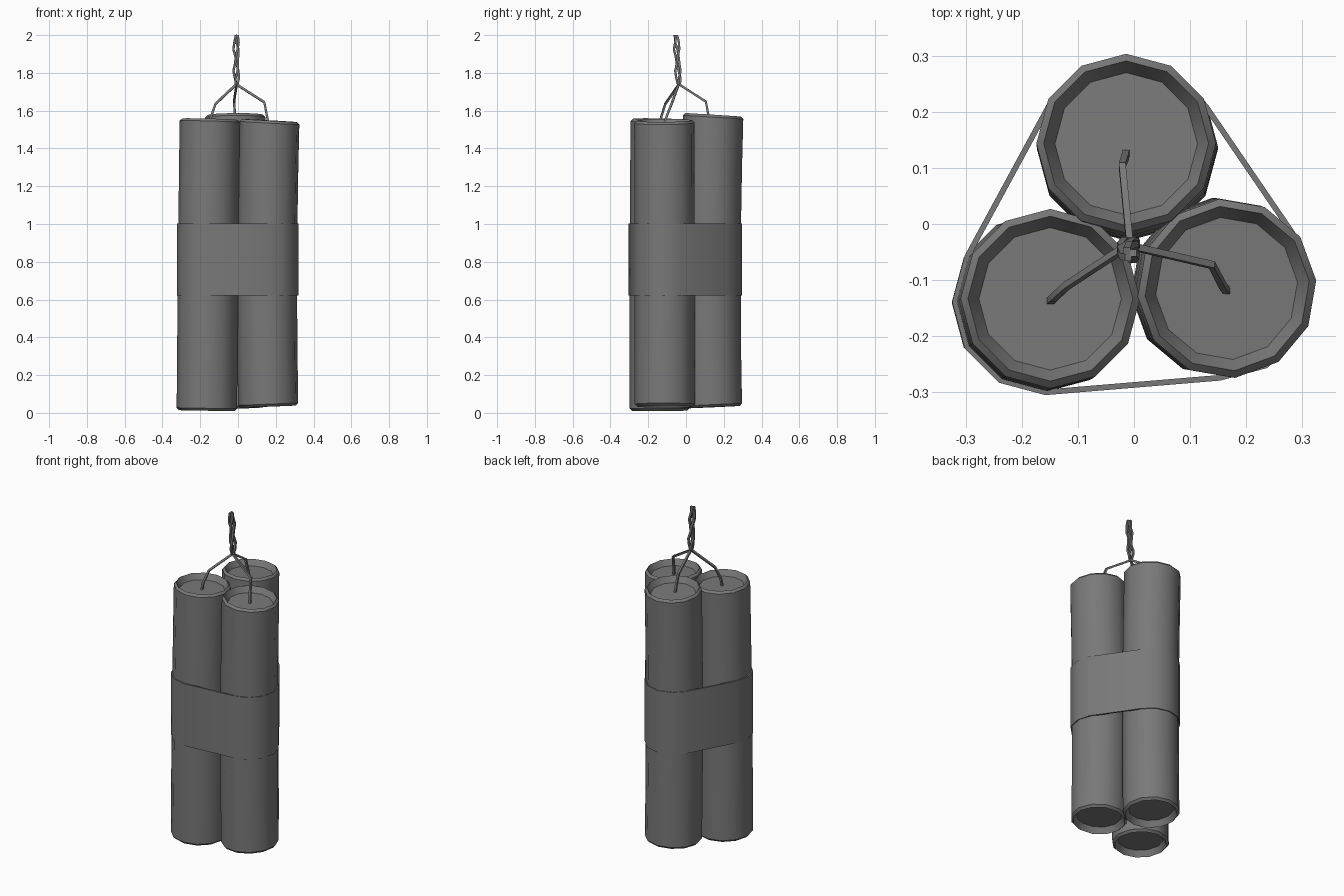
import bpy, bmesh, math
from mathutils import Vector
from mathutils.geometry import convex_hull_2d

if "Cube" in bpy.data.objects:
    bpy.data.objects.remove(bpy.data.objects["Cube"])

SIDES = 12

# dark grey for every part
grey = bpy.data.materials.new("dark_grey")
grey.diffuse_color = (0.19, 0.19, 0.19, 1)
grey.use_nodes = True
grey.node_tree.nodes["Principled BSDF"].inputs["Base Color"].default_value = grey.diffuse_color


def finish(name, bm, angle=35):
    bmesh.ops.recalc_face_normals(bm, faces=bm.faces)
    me = bpy.data.meshes.new(name)
    bm.to_mesh(me)
    bm.free()
    me.materials.append(grey)
    ob = bpy.data.objects.new(name, me)
    bpy.context.collection.objects.link(ob)
    bpy.ops.object.select_all(action='DESELECT')
    ob.select_set(True)
    bpy.context.view_layer.objects.active = ob
    bpy.ops.object.shade_smooth_by_angle(angle=math.radians(angle))
    return ob


def skin(bm, rings):
    # bridge successive rings and close both ends
    n = len(rings[0])
    for a, b in zip(rings, rings[1:]):
        for i in range(n):
            j = (i + 1) % n
            bm.faces.new((a[i], a[j], b[j], b[i]))
    bm.faces.new(rings[0][::-1])
    bm.faces.new(rings[-1])


def stick(name, bottom, mid, top, turn):
    b, m, t = Vector(bottom), Vector(mid), Vector(top)
    length = t.z - b.z
    ctrl = 2 * m - (b + t) / 2          # quadratic bend through the middle
    rim = [(0.127, 0.035), (0.147, 0.0), (0.16, 0.013)]
    prof = rim + [(0.16, length * k / 6) for k in range(1, 6)]
    prof += [(r, length - d) for r, d in reversed(rim)]
    bm = bmesh.new()
    rings = []
    for r, d in prof:
        u = d / length
        c = b * (1 - u) ** 2 + ctrl * 2 * u * (1 - u) + t * u * u
        tan = (ctrl - b) * (1 - u) + (t - ctrl) * u
        axis = Vector((tan.x * 2, tan.y * 2, tan.z)).normalized()
        q = Vector((0, 0, 1)).rotation_difference(axis)
        rings.append([bm.verts.new(c + q @ Vector((
            r * math.cos(turn + math.tau * i / SIDES),
            r * math.sin(turn + math.tau * i / SIDES), 0)))
            for i in range(SIDES)])
    skin(bm, rings)
    return finish(name, bm)


def wire(name, pts, r=0.0085):
    # four-sided tube along a path
    pts = [Vector(p) for p in pts]
    bm = bmesh.new()
    rings = []
    for i, p in enumerate(pts):
        d = (pts[min(i + 1, len(pts) - 1)] - pts[max(i - 1, 0)]).normalized()
        q = Vector((0, 0, 1)).rotation_difference(d)
        rings.append([bm.verts.new(p + q @ Vector((
            r * math.cos(math.pi / 4 + k * math.pi / 2),
            r * math.sin(math.pi / 4 + k * math.pi / 2), 0))) for k in range(4)])
    skin(bm, rings)
    return finish(name, bm)


# three slightly bent tubes with recessed ends
mids = [(-0.158, -0.139, 0.785), (0.154, -0.113, 0.79), (-0.012, 0.13, 0.804)]
stick("left_stick", (-0.165, -0.14, 0.012), mids[0], (-0.149, -0.133, 1.555), 0)
stick("right_stick", (0.160, -0.113, 0.033), mids[1], (0.166, -0.115, 1.548), 0.09)
stick("back_stick", (-0.01, 0.137, 0.03), mids[2], (-0.014, 0.144, 1.578), 0)

# strap wrapped tightly around the bundle
pts = [Vector((m[0] + 0.166 * math.cos(math.tau * i / SIDES),
               m[1] + 0.166 * math.sin(math.tau * i / SIDES)))
       for m in mids for i in range(SIDES)]
hull = [pts[i] for i in convex_hull_2d(pts)]
bm = bmesh.new()
lo = [bm.verts.new((p.x, p.y, 0.622)) for p in hull]
hi = [bm.verts.new((p.x, p.y, 1.003)) for p in hull]
for i in range(len(hull)):
    j = (i + 1) % len(hull)
    bm.faces.new((lo[i], lo[j], hi[j], hi[i]))
bmesh.ops.recalc_face_normals(bm, faces=bm.faces)
bmesh.ops.solidify(bm, geom=bm.faces[:], thickness=0.01)
finish("strap", bm)

# fuse wires rising from each cap and twisting together
starts = {
    "left_wire": [(-0.15, -0.138, 1.51), (-0.145, -0.133, 1.56), (-0.12, -0.11, 1.635)],
    "right_wire": [(0.166, -0.12, 1.505), (0.158, -0.11, 1.55), (0.139, -0.073, 1.645)],
    "back_wire": [(-0.014, 0.128, 1.535), (-0.016, 0.118, 1.58), (-0.021, 0.105, 1.648)],
}
phases = {"left_wire": 210, "right_wire": 330, "back_wire": 90}
for name, path in starts.items():
    twist = []
    for k in range(8):
        u = k / 7
        a = math.radians(phases[name] + 280 * u)
        rad = 0.007 + 0.010 * math.sin(u * math.tau) ** 2
        twist.append((-0.008 + rad * math.cos(a),
                      -0.037 - 0.016 * u + rad * math.sin(a), 1.735 + 0.265 * u))
    wire(name, path + twist)
